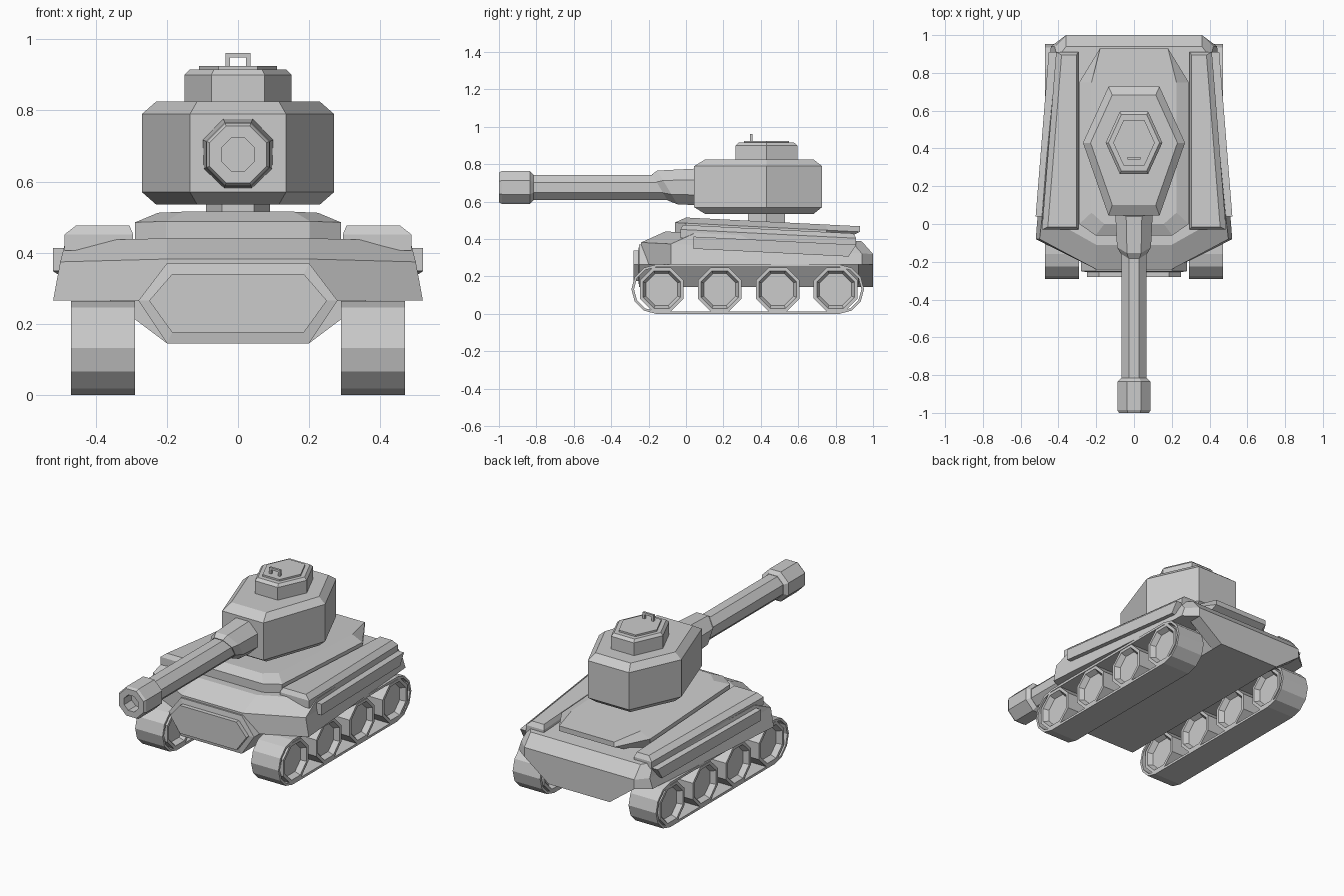
import bpy, bmesh
from math import pi, cos, sin

old = bpy.data.objects.get("Cube")
if old:
    bpy.data.objects.remove(old, do_unlink=True)

grey = bpy.data.materials.new("plain_grey")
grey.use_nodes = True
shade = (0.6, 0.6, 0.6, 1)
grey.diffuse_color = shade
grey.node_tree.nodes["Principled BSDF"].inputs["Base Color"].default_value = shade

front, rear = -0.24, 1.0      # ends of the hull
belly, skirt = 0.145, 0.265   # heights of the hull underside and the side skirts
bore = 0.676                  # height of the gun axis
turret_y = 0.43               # centre of the turret


def loft(name, rings, closed=False):
    """Join point rings with faces; cap the ends, or close the loop."""
    bm = bmesh.new()
    rows = [[bm.verts.new(point) for point in ring] for ring in rings]
    pairs = list(zip(rows, rows[1:]))
    if closed:
        pairs.append((rows[-1], rows[0]))
    else:
        bm.faces.new(rows[0])
        bm.faces.new(rows[-1])
    for a, b in pairs:
        for i in range(len(a)):
            bm.faces.new((a[i - 1], a[i], b[i], b[i - 1]))
    bmesh.ops.recalc_face_normals(bm, faces=bm.faces)
    mesh = bpy.data.meshes.new(name)
    bm.to_mesh(mesh)
    bm.free()
    mesh.materials.append(grey)
    bpy.context.collection.objects.link(bpy.data.objects.new(name, mesh))


def sym(half):
    """Complete a half outline across the centre plane."""
    return half + [(-x, y, z) for x, y, z in reversed(half)]


def deck(y):
    """Height of the sloping deck."""
    return 0.435 - 0.05 * y


def flank(y):
    """Half width of the tapering hull."""
    return 0.52 - 0.08 * y


def octagon(radius):
    """Flat-topped octagon, given the distance to its flats."""
    corners = [(k + 0.5) * pi / 4 for k in range(8)]
    reach = radius / cos(pi / 8)
    return [(reach * cos(a), reach * sin(a)) for a in corners]


# Lower hull, rear plate and front plate
def trough(name, wide, start, end):
    loft(name, [sym([(0.2, y, belly), (wide, y, skirt)]) for y in (start, end)])


def plate_outline(y, inset):
    side = 0.2 - inset / 2
    return sym([(side, y, belly + inset), (0.28 - inset, y, skirt), (side, y, 0.37 - inset)])


trough("lower_hull", 0.28, front, rear)
trough("rear_plate", 0.36, rear - 0.08, rear)
loft("front_plate", [plate_outline(front + step, inset) for step, inset in
                     ((0.04, 0), (-0.01, 0), (-0.015, 0.03), (-0.04, 0.03))])


# Upper hull
def hull_ring(inset, nose, tail, height, slope):
    plan = [(0.2, nose), (flank(0) - inset, nose + 0.16),
            (flank(rear) - inset, tail - 0.06), (0.36, tail)]
    return sym([(x, y, height - slope * y) for x, y in plan])


loft("upper_hull", [
    hull_ring(0, front, rear, skirt, 0),
    hull_ring(0.02, front, rear, 0.37, 0.05),
    hull_ring(0.035, front + 0.13, rear - 0.06, deck(0), 0.05)])


# Raised deck under the turret, with overhanging tail
def deck_ring(wide, nose, tail, lift):
    plan = [(wide * 0.7, nose), (wide, nose + 0.06), (wide, 0.75), (0.18, tail)]
    return sym([(x, y, deck(y) + lift) for x, y in plan])


loft("raised_deck", [
    deck_ring(0.29, -0.06, 0.82, -0.01),
    deck_ring(0.29, -0.06, 0.93, 0.05),
    deck_ring(0.225, 0, 0.93, 0.08)])


# Running gear and side fittings
def belt(x, thickness):
    """Stadium outline of a track."""
    radius = 0.132
    inner = radius - thickness
    points = []
    for centre, start in ((0.82, -pi / 2), (-0.16, pi / 2)):
        for k in range(7):
            a = start + k * pi / 6
            points.append((x, centre + inner * cos(a), radius + inner * sin(a)))
    return points


def wheel_ring(s, x, radius, y):
    return [(s * x, y + u, 0.13 + v) for u, v in octagon(radius)]


def fender_ring(s, inset, lift):
    near, far, inside = inset / 2 - 0.03, 0.91 - inset / 2, 0.295 + inset / 3
    outline = [(inside, near), (flank(near) - 0.035 - inset, near),
               (flank(far) - 0.035 - inset, far), (inside, far)]
    return [(s * x, y, deck(y) + lift) for x, y in outline]


def panel_ring(s, proud):
    corners = [(y, drop) for y, drop in ((0.04, 0.02), (0.04, 0.085), (0.87, 0.085), (0.91, 0.02))]
    return [(s * (flank(y) + proud), y, deck(y) - drop) for y, drop in corners]


track_in, track_out = 0.29, 0.47
for side, s in (("left", 1), ("right", -1)):
    loft(side + "_track", [belt(s * x, thickness) for x, thickness in
                           ((track_in, 0), (track_out, 0),
                            (track_out, 0.014), (track_in, 0.014))], closed=True)
    for i in range(4):
        y = -0.13 + 0.31 * i
        rim, face, dish = 0.117, 0.1, 0.085
        loft(f"{side}_wheel_{i + 1}", [wheel_ring(s, x, radius, y) for x, radius in (
            (track_in + 0.03, dish), (track_in, face), (track_in, rim),
            (track_out, rim), (track_out, face), (track_out - 0.03, dish))])
    loft(side + "_fender_box", [fender_ring(s, inset, lift) for inset, lift in
                                ((0, -0.03), (0, 0.015), (0.03, 0.04))])
    loft(side + "_side_panel", [panel_ring(s, proud) for proud in (-0.05, 0.004)])


# Turret, its neck, cupola and hatch: stacked long hexagons
def hex_stack(name, levels, nose=1):
    rings = []
    for wide, z in levels:
        reach = wide * 1.1
        rings.append(sym([(wide / 2, turret_y - reach * nose, z), (wide, turret_y, z),
                          (wide / 2, turret_y + reach, z)]))
    loft(name, rings)


hex_stack("turret_neck", [(0.09, 0.45), (0.09, 0.55)])
hex_stack("turret", [(0.23, 0.535), (0.27, 0.57), (0.27, 0.79), (0.23, 0.825)], nose=1.3)
hex_stack("cupola", [(0.15, 0.8), (0.15, 0.9), (0.135, 0.915)])
hex_stack("hatch", [(0.11, 0.9), (0.11, 0.925)])


# Gun: slanted hood, barrel and hollow muzzle
def gun_part(name, profile, slant=0):
    loft(name, [[(u, y - slant * v, bore + v) for u, v in octagon(radius)]
                for y, radius in profile])


gun_part("gun_hood", [(-0.14, 0.07), (-0.1, 0.09), (0.1, 0.1)], slant=0.6)
gun_part("barrel", [(0, 0.066), (-0.85, 0.066)])
gun_part("muzzle", [(-0.815, 0.068), (-0.835, 0.088), (-0.985, 0.088),
                    (-1, 0.08), (-1, 0.046), (-0.93, 0.046)])


# Hatch handle: a small upright frame
def frame(y, inset):
    wide, low, high = 0.035 - inset, 0.9 + inset, 0.962 - inset
    return [(-wide, y, low), (wide, y, low), (wide, y, high), (-wide, y, high)]


back, bar = 0.355, 0.013
loft("hatch_handle", [frame(back - bar, 0), frame(back, 0),
                      frame(back, bar), frame(back - bar, bar)], closed=True)
